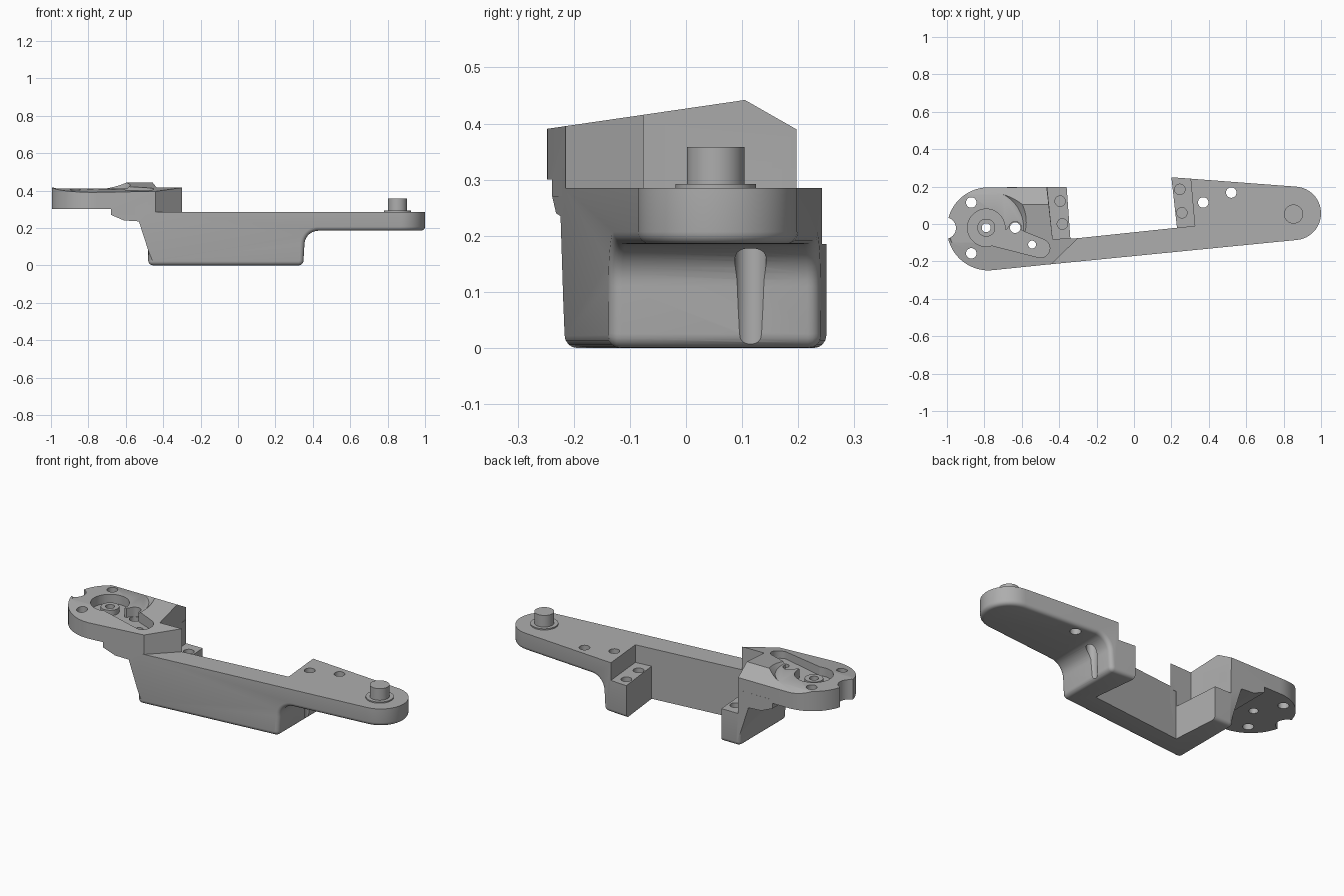
import bpy, bmesh, math

cube = bpy.data.objects.get("Cube")
if cube:
    bpy.data.objects.remove(cube, do_unlink=True)

grey = bpy.data.materials.new("metal grey")
grey.use_nodes = True
colour = (0.42, 0.42, 0.42, 1)
grey.diffuse_color = colour
for node in grey.node_tree.nodes:
    if node.type == 'BSDF_PRINCIPLED':
        node.inputs["Base Color"].default_value = colour


def arc(cx, cy, r, start, end, n=10):
    angles = [math.radians(start + (end - start) * i / n) for i in range(n + 1)]
    return [(cx + r * math.cos(a), cy + r * math.sin(a)) for a in angles]


def prism(name, points, low, high, axis="z"):
    """Extrude a flat outline along an axis."""
    place = {"z": lambda u, v, w: (u, v, w),
             "y": lambda u, v, w: (u, w, v),
             "x": lambda u, v, w: (w, u, v)}[axis]
    bm = bmesh.new()
    a = [bm.verts.new(place(u, v, low)) for u, v in points]
    b = [bm.verts.new(place(u, v, high)) for u, v in points]
    bm.faces.new(a)
    bm.faces.new(b)
    for i in range(len(a)):
        j = (i + 1) % len(a)
        bm.faces.new((a[i], a[j], b[j], b[i]))
    bmesh.ops.recalc_face_normals(bm, faces=bm.faces)
    mesh = bpy.data.meshes.new(name)
    bm.to_mesh(mesh)
    bm.free()
    mesh.materials.append(grey)
    obj = bpy.data.objects.new(name, mesh)
    bpy.context.collection.objects.link(obj)
    return obj


def cylinder(name, x, y, r, low, high):
    return prism(name, arc(x, y, r, 0, 352.5, 47), low, high)


def combine(target, tool, operation):
    """Apply a boolean and discard the tool."""
    mod = target.modifiers.new("boolean", 'BOOLEAN')
    mod.operation = operation
    mod.solver = 'EXACT'
    mod.object = tool
    bpy.context.view_layer.objects.active = target
    bpy.ops.object.modifier_apply(modifier=mod.name)
    bpy.data.objects.remove(tool, do_unlink=True)


# Arm: plan outline crossed with a side profile
outline = [(-0.757, -0.246)] + arc(0.857, 0.057, 0.143, -84, 86, 25)
outline += [(0.20, 0.25), (0.23, -0.02), (-0.34, -0.08), (-0.36, 0.197), (-0.757, 0.197)]
arm = prism("arm", outline, -0.1, 0.5)
profile = [(-0.53, 0.235), (-0.48, 0.08)]
profile += arc(-0.455, 0.025, 0.025, 180, 270, 5) + arc(0.325, 0.025, 0.025, 270, 360, 5)
profile += arc(0.43, 0.11, 0.075, 180, 90, 10)
profile += [(1.1, 0.185), (1.1, 0.285), (-0.46, 0.285), (-0.46, 0.32),
            (-0.68, 0.32), (-0.68, 0.27), (-0.61, 0.24)]
combine(arm, prism("side_profile", profile, -0.5, 0.5, "y"), 'INTERSECT')

# Rounded lower outer edges
bm = bmesh.new()
bm.from_mesh(arm.data)
bm.normal_update()


def is_lower(f):
    return abs(f.normal.y) < 0.001 and f.normal.z < 0.05


def is_outline(f):
    return abs(f.normal.z) < 0.001 and abs(f.normal.y) > 0.005


rounded = []
for e in bm.edges:
    if len(e.link_faces) != 2:
        continue
    mid = (e.verts[0].co + e.verts[1].co) / 2
    inner = -0.37 < mid.x < 0.235 and -0.1 < mid.y < 0.19
    f, g = e.link_faces
    if not inner and mid.x > -0.49 and mid.z < 0.2:
        if (is_lower(f) and is_outline(g)) or (is_lower(g) and is_outline(f)):
            rounded.append(e)
bmesh.ops.bevel(bm, geom=rounded, offset=0.022, segments=4, profile=0.5,
                affect='EDGES', clamp_overlap=True)
bm.to_mesh(arm.data)
bm.free()

# Lowered mounting ledges
combine(arm, prism("foot_ledge_cut", [(-0.466, 0.22), (-0.435, -0.08), (-0.3, -0.076),
                                      (-0.3, 0.22)], 0.185, 0.6), 'DIFFERENCE')
combine(arm, prism("block_ledge_cut", [(0.15, 0.3), (0.15, -0.0275), (0.23, -0.02),
                                       (0.325, -0.01), (0.297, 0.3)], 0.185, 0.6), 'DIFFERENCE')

# Head plate with a ridged top
plan = arc(-0.778, -0.026, 0.222, 90, 275.6, 36)
plan += [(-0.44, -0.2145), (-0.30, -0.076), (-0.435, -0.08), (-0.466, 0.197)]
head = prism("head", plan, 0.27, 0.6)
roof = [(-0.3, 0.2), (0.3, 0.2), (0.3, 0.331), (0.105, 0.442), (-0.3, 0.383)]
combine(head, prism("roof_profile", roof, -1.2, 0, "x"), 'INTERSECT')
combine(head, prism("underside_cut", [(-1.1, -0.4), (-0.68, -0.4), (-0.68, 0.4), (-1.1, 0.4)],
                    0.2, 0.30), 'DIFFERENCE')

# Shallow conical recess in the top of the head
recess = cylinder("recess_cut", 0, 0, 1, 0.412, 0.472)
for v in recess.data.vertices:
    r = 0.20 if v.co.z < 0.44 else 0.26
    v.co.x = -0.79 + v.co.x * r
    v.co.y = -0.02 + v.co.y * r
combine(head, recess, 'DIFFERENCE')
combine(head, prism("side_recess_cut", [(-1.1, -0.02), (-0.79, -0.02), (-0.72, 0.17),
                                        (-0.72, 0.3), (-1.1, 0.3)], 0.412, 0.6), 'DIFFERENCE')

# Round pocket and slanted lever slot
combine(head, cylinder("pocket_cut", -0.79, -0.02, 0.10, 0.36, 0.6), 'DIFFERENCE')
slot = [(-0.79, -0.03), (-0.76, -0.115)] + arc(-0.50, -0.13, 0.05, -110, 60, 12)
slot += [(-0.59, -0.04)] + arc(-0.635, -0.02, 0.033, -20, 140, 8) + [(-0.68, -0.03)]
combine(head, prism("slot_cut", slot, 0.36, 0.6), 'DIFFERENCE')
combine(arm, head, 'UNION')
combine(arm, cylinder("hub", -0.79, -0.02, 0.048, 0.34, 0.39), 'UNION')

# Through holes, edge notch and blind holes
for x, y, r in [(-0.87, 0.115, 0.028), (-0.87, -0.157, 0.028), (-0.79, -0.02, 0.024),
                (-0.635, -0.02, 0.028), (-0.545, -0.11, 0.021), (-1.01, -0.022, 0.058),
                (0.37, 0.115, 0.028), (0.52, 0.168, 0.028)]:
    combine(arm, cylinder("hole_cut", x, y, r, -0.1, 0.7), 'DIFFERENCE')
for x, y in [(-0.395, 0.122), (-0.383, 0), (0.245, 0.185), (0.256, 0.06)]:
    combine(arm, cylinder("blind_hole_cut", x, y, 0.028, 0.1, 0.3), 'DIFFERENCE')

# Pivot pin on its collar
collar = cylinder("pin_collar", 0.853, 0.053, 0.072, 0.27, 0.292)
pin = cylinder("pivot_pin", 0.853, 0.053, 0.051, 0.27, 0.358)

for obj in (arm, collar, pin):
    bpy.ops.object.select_all(action='DESELECT')
    obj.select_set(True)
    bpy.context.view_layer.objects.active = obj
    bpy.ops.object.shade_smooth_by_angle(angle=math.radians(30))
